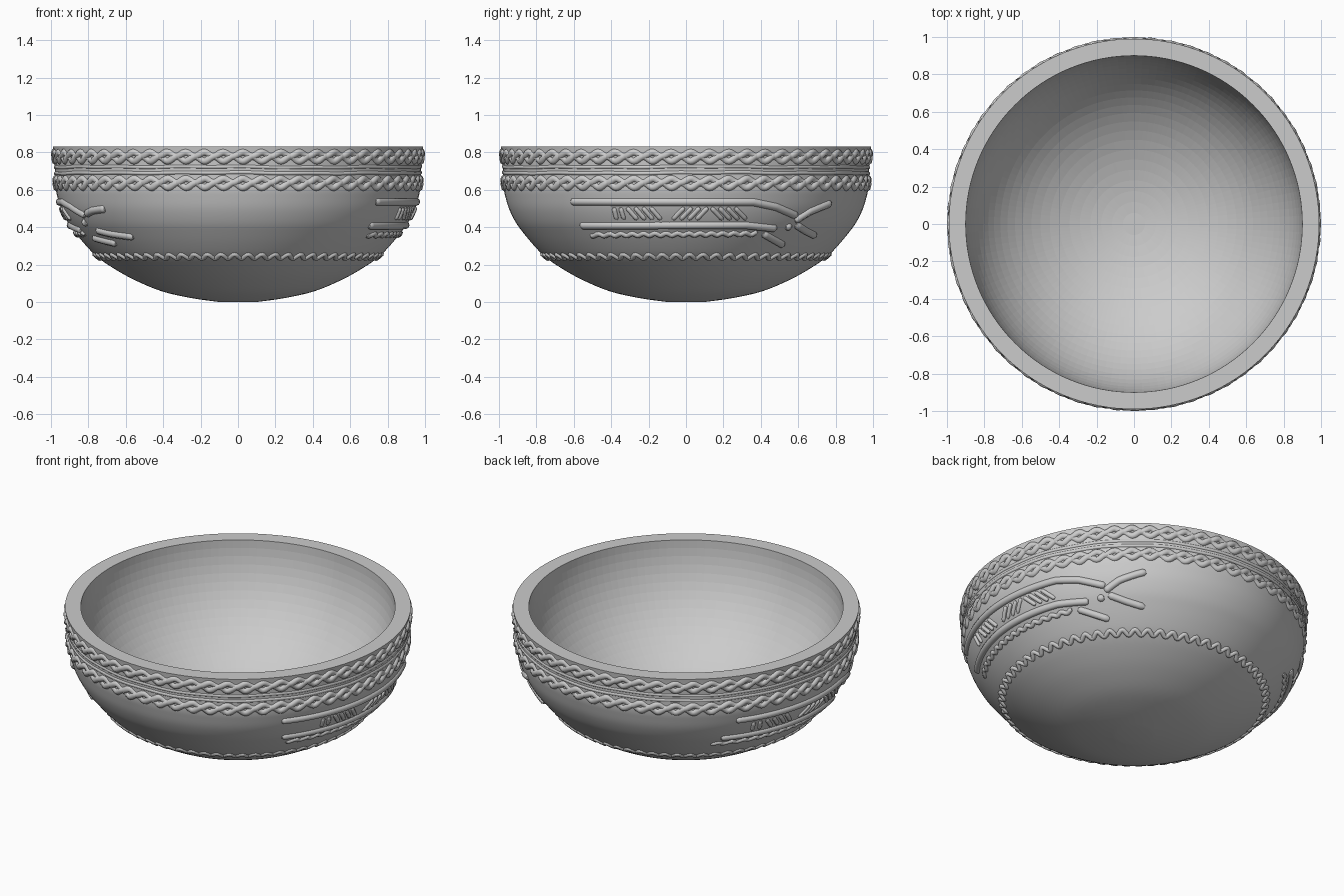
import bpy, bmesh, math, random

if "Cube" in bpy.data.objects:
    bpy.data.objects.remove(bpy.data.objects["Cube"])

random.seed(4)
SEG = 128
KEYS = [(0.10, 0), (0.25, .021), (0.41, .058), (0.56, .121), (0.675, .186), (0.755, .243),
        (0.815, .304), (0.87, .37), (0.91, .425), (0.945, .495), (0.965, .56), (0.975, .61),
        (0.979, .7), (0.984, .78), (0.99, .832)]


def smooth_profile(keys, steps=4):
    """Catmull-Rom curve through the key points."""
    k = [keys[0]] + keys + [keys[-1]]
    out = []
    for p0, p1, p2, p3 in zip(k, k[1:], k[2:], k[3:]):
        for i in range(steps):
            t = i / steps
            out.append(tuple(.5 * (2 * b + (c - a) * t + (2 * a - 5 * b + 4 * c - d) * t * t
                                   + (3 * b - a - 3 * c + d) * t ** 3)
                             for a, b, c, d in zip(p0, p1, p2, p3)))
    return out + [keys[-1]]


OUTER = smooth_profile(KEYS)


def surface_radius(z):
    for (r0, z0), (r1, z1) in zip(OUTER, OUTER[1:]):
        if z0 <= z <= z1:
            return r0 + (r1 - r0) * (z - z0) / (z1 - z0)
    return OUTER[-1][0]


def lathe(name, profile, smooth_count):
    bm = bmesh.new()
    rings = []
    for r, z in profile:
        rings.append([bm.verts.new((r * math.cos(2 * math.pi * i / SEG),
                                    r * math.sin(2 * math.pi * i / SEG), z)) for i in range(SEG)])
    for k, (a, b) in enumerate(zip(rings, rings[1:])):
        for i in range(SEG):
            j = (i + 1) % SEG
            f = bm.faces.new((a[i], a[j], b[j], b[i]))
            f.smooth = k < smooth_count
    bm.faces.new(rings[0][::-1]).smooth = True
    bm.faces.new(rings[-1])
    bmesh.ops.recalc_face_normals(bm, faces=bm.faces)
    me = bpy.data.meshes.new(name)
    bm.to_mesh(me)
    bm.free()
    ob = bpy.data.objects.new(name, me)
    bpy.context.collection.objects.link(ob)
    return ob


def tubes(name, paths, radius, closed=False, sides=2):
    """Clay coils: one mesh made of bevelled poly splines, rounded at open ends."""
    cu = bpy.data.curves.new(name, 'CURVE')
    cu.dimensions = '3D'
    cu.bevel_depth = radius
    cu.bevel_resolution = sides
    cu.use_fill_caps = True
    for pts in paths:
        sp = cu.splines.new('POLY')
        sp.points.add(len(pts) - 1)
        for p, co in zip(sp.points, pts):
            p.co = (*co, 1)
        sp.use_cyclic_u = closed
        if not closed:
            for e in (0, -1):
                sp.points[e].radius = .6
    ob = bpy.data.objects.new(name, cu)
    bpy.context.collection.objects.link(ob)
    bpy.ops.object.select_all(action='DESELECT')
    ob.select_set(True)
    bpy.context.view_layer.objects.active = ob
    bpy.ops.object.convert(target='MESH')
    bpy.ops.object.shade_smooth()
    return bpy.context.object


def wave_ring(z, sink, amp, periods, phase=0.0, weave=0.0, steps=12):
    """Wavy ring that follows the bowl wall."""
    n = periods * steps
    pts = []
    for i in range(n):
        t = 2 * math.pi * i / n
        w = periods * t + phase
        zz = z + amp * math.sin(w)
        r = surface_radius(zz) - sink + weave * math.cos(w)
        pts.append((r * math.cos(t), r * math.sin(t), zz))
    return pts


def on_side(path, side, wave=0.0, sink=.006):
    """Map a (y, z) path onto the bowl wall; side -1 turns it half way round."""
    flat = []
    for (y0, z0), (y1, z1) in zip(path, path[1:]):
        n = max(3, int(math.hypot(y1 - y0, z1 - z0) / .009))
        flat += [(y0 + (y1 - y0) * i / n, z0 + (z1 - z0) * i / n) for i in range(n)]
    flat.append(path[-1])
    out = []
    for y, z in flat:
        z += wave * math.sin(y * 2 * math.pi / .06)
        x = math.sqrt((surface_radius(z) - sink) ** 2 - y * y)
        out.append((side * x, side * y, z))
    return out


# Bowl body with flat rim and faceted hollow
inner = [(.90 * math.cos(a), .832 - .75 * math.sin(a))
         for a in (math.pi / 2 * i / 24 for i in range(24))]
lathe("bowl_body", OUTER + inner, len(OUTER) - 1)

# Two braided bands under the rim, each a pair of mirrored wavy coils
for name, z in (("upper_braid", .778), ("lower_braid", .637)):
    tubes(name, [wave_ring(z + .012, .007, .011, 60, 0, .003),
                 wave_ring(z - .012, .007, .013, 60, math.pi, .003)], .020, True)

# Thin, slightly uneven ridges between the braids
ridges = []
for z in (.722, .69):
    ph = [random.uniform(0, 6.28) for _ in range(3)]
    ridges.append([(.974 * math.cos(t), .974 * math.sin(t),
                    z + .003 * sum(math.sin(k * t + p) for k, p in zip((3, 7, 17), ph)) / 2)
                   for t in (2 * math.pi * i / 200 for i in range(200))])
tubes("thin_ridges", ridges, .011, True)

# Wavy coil round the lower wall
tubes("lower_wavy_coil", [wave_ring(.245, .003, .011, 66)], .014, True)

# Applied fish-like motifs on both sides
MOTIFS = {
    "right": (1, 0, [[(-.61, .537), (.36, .535), (.48, .51), (.59, .462)],
                     [(-.56, .41), (.32, .412), (.48, .395)],
                     [(.58, .435), (.66, .485), (.77, .53)],
                     [(.585, .415), (.64, .38), (.69, .355)],
                     [(.41, .368), (.52, .305)],
                     [(.53, .402), (.56, .405)]]),
    "left": (-1, -.1, [[(-.58, .537), (.20, .535), (.32, .51), (.44, .465)],
                       [(-.60, .41), (.10, .41), (.27, .385)],
                       [(.46, .472), (.53, .49), (.62, .50)],
                       [(.45, .385), (.54, .365), (.64, .35)],
                       [(.35, .345), (.50, .315)],
                       [(.38, .425), (.41, .428)]]),
}
for label, (side, shift, lines) in MOTIFS.items():
    tubes(label + "_motif_lines", [on_side(p, side) for p in lines], .022)
    tubes(label + "_motif_wave",
          [on_side([(-.51 + shift, .36), (.38 + shift, .367)], side, .006, .003)], .015)
    # Slanted hatch strokes between the two long lines
    strokes = [(-.385, .015), (-.35, .02)] + [(-.315 + .042 * i, .055) for i in range(4)]
    strokes += [(-.01 + .042 * i, -.06) for i in range(4)]
    strokes += [(.135 + .042 * i, .06) for i in range(4)]
    tubes(label + "_motif_hatching",
          [on_side([(y + shift, .505), (y + dy + shift, .442)], side, 0, .001)
           for y, dy in strokes], .013)
